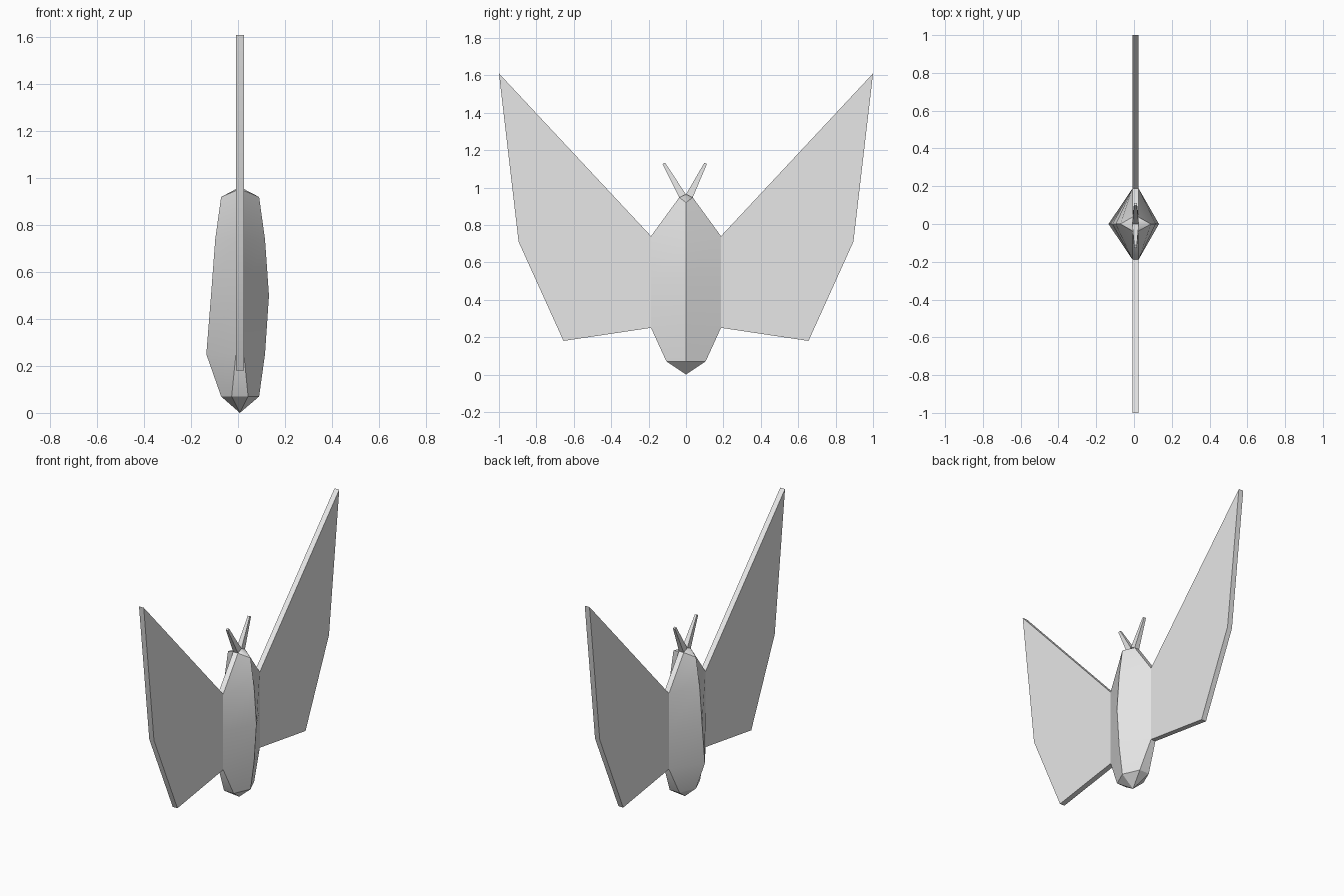
import bpy, bmesh, math

old = bpy.data.objects.get("Cube")
if old:
    bpy.data.objects.remove(old, do_unlink=True)

grey = bpy.data.materials.new("pale_grey")
grey.use_nodes = True
grey.diffuse_color = (0.8, 0.8, 0.8, 1)
grey.node_tree.nodes["Principled BSDF"].inputs["Base Color"].default_value = (0.8, 0.8, 0.8, 1)

CX = 0.008    # x of the wing plane
HALF = 0.017  # half the wing thickness


def finish(name, bm):
    """Turn a bmesh into a named, smooth-by-angle object."""
    bmesh.ops.recalc_face_normals(bm, faces=bm.faces)
    mesh = bpy.data.meshes.new(name)
    bm.to_mesh(mesh)
    bm.free()
    mesh.materials.append(grey)
    ob = bpy.data.objects.new(name, mesh)
    bpy.context.collection.objects.link(ob)
    bpy.ops.object.select_all(action='DESELECT')
    ob.select_set(True)
    bpy.context.view_layer.objects.active = ob
    bpy.ops.object.shade_smooth_by_angle(angle=math.radians(30))


def loft(name, rings, bottom, top):
    """Skin rings of points, each end closed by a point or by a flat cap."""
    bm = bmesh.new()
    rows = [[bm.verts.new(p) for p in ring] for ring in rings]
    n = len(rows[0])
    for a, b in zip(rows, rows[1:]):
        for i in range(n):
            j = (i + 1) % n
            bm.faces.new((a[i], a[j], b[j], b[i]))
    for row, tip in ((rows[0], bottom), (rows[-1], top)):
        if tip:
            v = bm.verts.new(tip)
            for i in range(n):
                bm.faces.new((row[i], row[(i + 1) % n], v))
        else:
            bm.faces.new(row)
    finish(name, bm)


# Body: six-sided rings as z of sides, z of front and back, min x, max x,
# half depth, half width of the narrow front and back
sections = [
    (0.07, 0.07, -0.072, 0.09, 0.105, 0.035),
    (0.25, 0.25, -0.135, 0.115, 0.187, HALF),
    (0.50, 0.50, -0.115, 0.132, 0.187, HALF),
    (0.74, 0.74, -0.097, 0.115, 0.187, HALF),
    (0.92, 0.947, -0.072, 0.09, 0.036, HALF),
]
body = [[(x1, 0, zs), (CX + w, d, zf), (CX - w, d, zf),
         (x0, 0, zs), (CX - w, -d, zf), (CX + w, -d, zf)]
        for zs, zf, x0, x1, d, w in sections]
loft("body", body, (CX, 0, 0), (CX, 0, 0.963))

# Wings (flat plates) and antennae, mirrored front to back
outline = [(0.187, 0.74), (1.0, 1.61), (0.895, 0.71), (0.655, 0.18), (0.187, 0.25)]
for side, label in ((-1, "front"), (1, "back")):
    loft(label + "_wing",
         [[(CX + s * HALF, side * y, z) for y, z in outline] for s in (-1, 1)],
         None, None)
    base = [(0.0, 0.963), (0.036, 0.947)]
    tip = [(0.098, 1.132), (0.112, 1.126)]
    if side < 0:
        tip = [(y + 0.014, z) for y, z in tip]
    rings = []
    for (p, q), w in ((base, HALF), (tip, 0.007)):
        rings.append([(CX + s * w, side * y, z)
                      for s, (y, z) in ((-1, p), (1, p), (1, q), (-1, q))])
    loft(label + "_antenna", rings, None, None)
